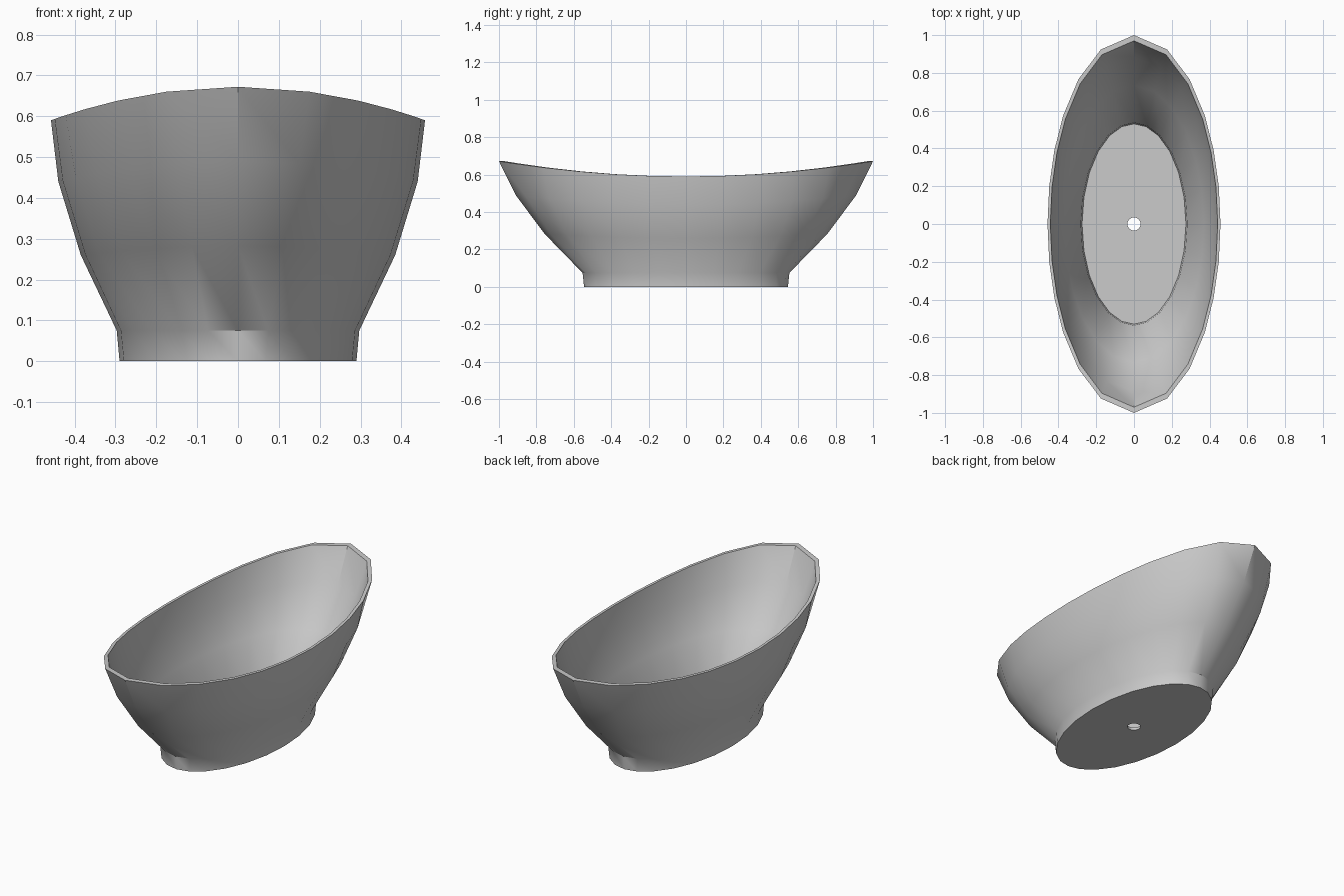
import bpy, bmesh, math

if "Cube" in bpy.data.objects:
    bpy.data.objects.remove(bpy.data.objects["Cube"])

# Quarter-turn angles: even around the foot, bunched along the sides at the rim
FOOT = [0, 13.5, 28, 43.5, 59, 74.5, 90]
RIM = [0, 22.5, 40, 55, 67, 78.5, 90]


def ring(bm, rx, ry, z, blend=0.0, lift=0.0):
    """24-sided oval; lift raises the two long ends."""
    quarter = [a + (b - a) * blend for a, b in zip(FOOT, RIM)]
    angles = quarter[:-1] + [180 - a for a in quarter[:0:-1]]
    angles += [a + 180 for a in angles]
    verts = []
    for a in angles:
        s, c = math.sin(math.radians(a)), math.cos(math.radians(a))
        verts.append(bm.verts.new((rx * s, ry * c, z + lift * c * c)))
    return verts


# Wall levels: half width, half length, height at the sides, blend, end lift
levels = [
    (0.290, 0.545, 0.000, 0.0, 0.0),
    (0.297, 0.553, 0.075, 0.1, 0.0),
    (0.385, 0.755, 0.260, 0.4, 0.022),
    (0.440, 0.910, 0.440, 0.7, 0.050),
    (0.458, 1.000, 0.590, 1.0, 0.082),
]
WALL, FLOOR, DRAIN = 0.015, 0.015, 0.035

bm = bmesh.new()
# Underside drain edge, then the outer wall up to the rim
rings = [ring(bm, DRAIN, DRAIN, 0)]
rings += [ring(bm, *lv) for lv in levels]
# Inner wall back down to the floor and the drain
for rx, ry, z, blend, lift in reversed(levels):
    rings.append(ring(bm, rx - WALL, ry - WALL * (1 + blend),
                      max(z, FLOOR), blend, lift))
rings.append(ring(bm, DRAIN, DRAIN, FLOOR))

# Skin the rings into one closed shell with a drain hole
for i, low in enumerate(rings):
    high = rings[(i + 1) % len(rings)]
    for j in range(len(low)):
        k = (j + 1) % len(low)
        bm.faces.new((low[j], low[k], high[k], high[j]))
bmesh.ops.recalc_face_normals(bm, faces=bm.faces)

mesh = bpy.data.meshes.new("bathtub")
bm.to_mesh(mesh)
bm.free()
tub = bpy.data.objects.new("bathtub", mesh)
bpy.context.collection.objects.link(tub)

grey = bpy.data.materials.new("light grey")
grey.diffuse_color = (0.6, 0.6, 0.6, 1)
grey.use_nodes = True
grey.node_tree.nodes["Principled BSDF"].inputs["Base Color"].default_value = grey.diffuse_color
mesh.materials.append(grey)

bpy.context.view_layer.objects.active = tub
tub.select_set(True)
bpy.ops.object.shade_smooth_by_angle(angle=math.radians(37))
